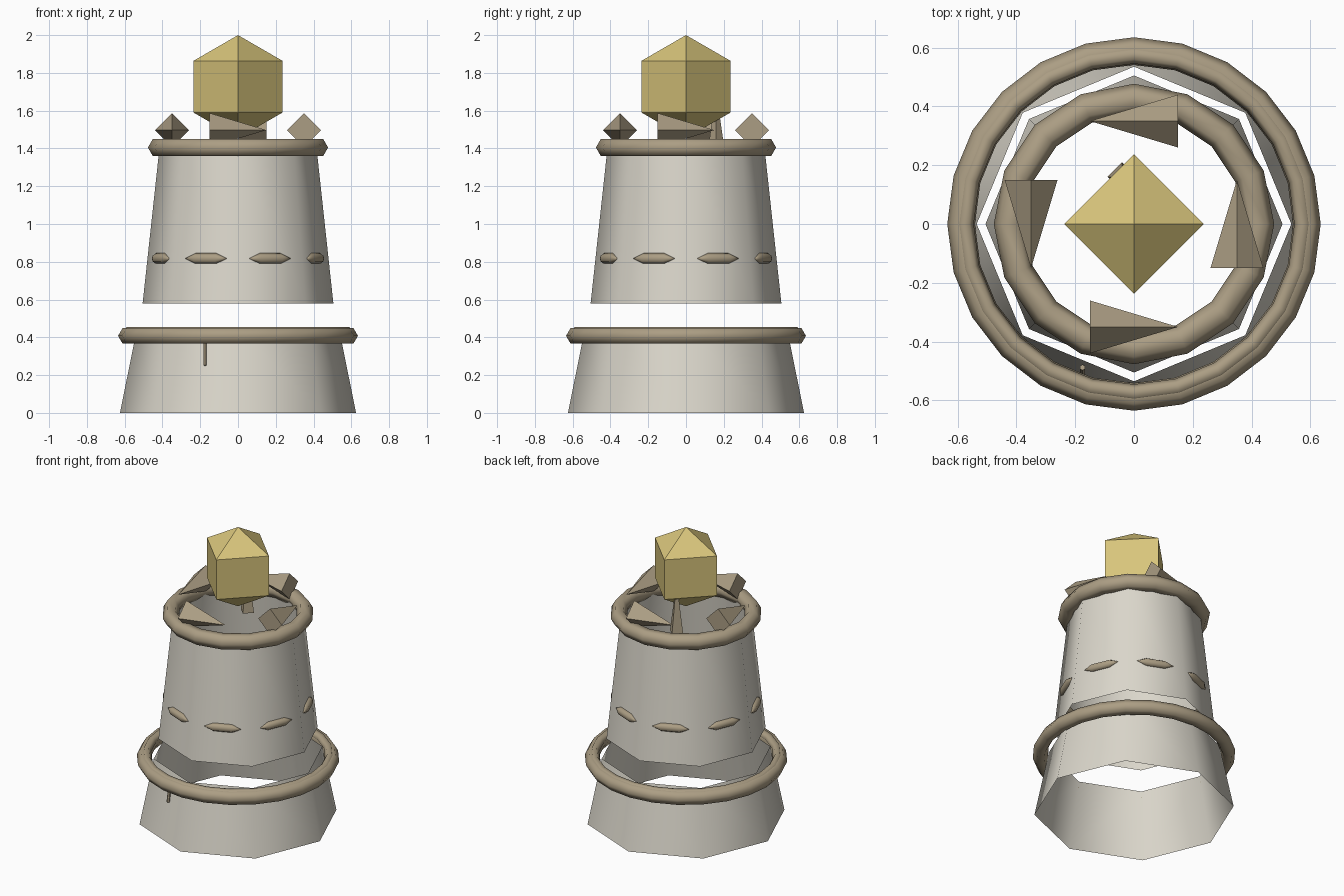
import bpy
from math import pi, cos, sin, radians
from mathutils import Matrix, Vector

if "Cube" in bpy.data.objects:
    bpy.data.objects.remove(bpy.data.objects["Cube"])


def material(name, rgb):
    m = bpy.data.materials.new(name)
    m.use_nodes = True
    m.diffuse_color = (*rgb, 1)
    m.node_tree.nodes["Principled BSDF"].inputs["Base Color"].default_value = (*rgb, 1)
    return m


stone = material("pale stone", (0.71, 0.68, 0.60))
trim = material("tan trim", (0.41, 0.34, 0.23))
gold = material("soft gold", (0.69, 0.56, 0.20))


def finish(name, mat, smooth=None):
    ob = bpy.context.object
    ob.name = name
    ob.data.materials.append(mat)
    if smooth:
        bpy.ops.object.shade_smooth_by_angle(angle=radians(smooth))
    return ob


def cone(name, mat, sides, r1, r2, z1, z2, x=0, y=0, fill="NGON", smooth=None):
    bpy.ops.mesh.primitive_cone_add(vertices=sides, radius1=r1, radius2=r2, depth=z2 - z1,
                                    end_fill_type=fill, location=(x, y, (z1 + z2) / 2))
    return finish(name, mat, smooth)


def ring(name, major, minor, z, segments):
    bpy.ops.mesh.primitive_torus_add(major_radius=major, minor_radius=minor, location=(0, 0, z),
                                     major_segments=segments, minor_segments=6)
    return finish(name, trim, 80)


# Open eight-sided tower walls
cone("lower_wall", stone, 8, 0.625, 0.535, 0, 0.445, fill="NOTHING", smooth=60)
cone("upper_wall", stone, 8, 0.505, 0.415, 0.58, 1.41, fill="NOTHING", smooth=60)

# Rounded rims
ring("lower_rim", 0.588, 0.047, 0.408, 24)
ring("lower_rim_ridge", 0.575, 0.03, 0.429, 24)
ring("upper_rim", 0.425, 0.052, 1.405, 16)

# Spindle studs, one on each face of the upper wall
for i in range(8):
    a = radians(22.5 + 45 * i)
    bpy.ops.mesh.primitive_uv_sphere_add(segments=6, ring_count=3)
    stud = finish(f"stud_{i + 1}", trim, 60)
    out, along = Vector((cos(a), sin(a), 0)), Vector((-sin(a), cos(a), 0))
    basis = Matrix((out, Vector((0, 0, 1)), -along)).transposed()
    stud.matrix_world = (Matrix.Translation(out * 0.443 + Vector((0, 0, 0.817)))
                         @ basis.to_4x4() @ Matrix.Diagonal((0.03, 0.033, 0.12, 1)))

# Four-sided spikes lying around the upper rim
for i in range(4):
    a = i * pi / 2
    spike = cone(f"crown_spike_{i + 1}", trim, 4, 0.09, 0, -0.15, 0.15)
    spike.matrix_world = (Matrix.Rotation(a, 4, "Z") @ Matrix.Translation((0.35, 0, 1.497))
                          @ Matrix.Rotation(-pi / 2, 4, "X"))

# Small leaning prong under the crystal, and the bar on the lower wall
cone("prong", trim, 4, 0.05, 0.012, 1.35, 1.62, x=-0.04, y=0.16)
bar = cone("wall_bar", trim, 6, 0.01, 0.01, 0.25, 0.39, x=-0.175, y=-0.5)
bar.rotation_euler.x = radians(-10)

# Gold crystal
bpy.ops.mesh.primitive_uv_sphere_add(segments=4, ring_count=2, radius=0.273, location=(0, 0, 1.727))
finish("crystal", gold)
